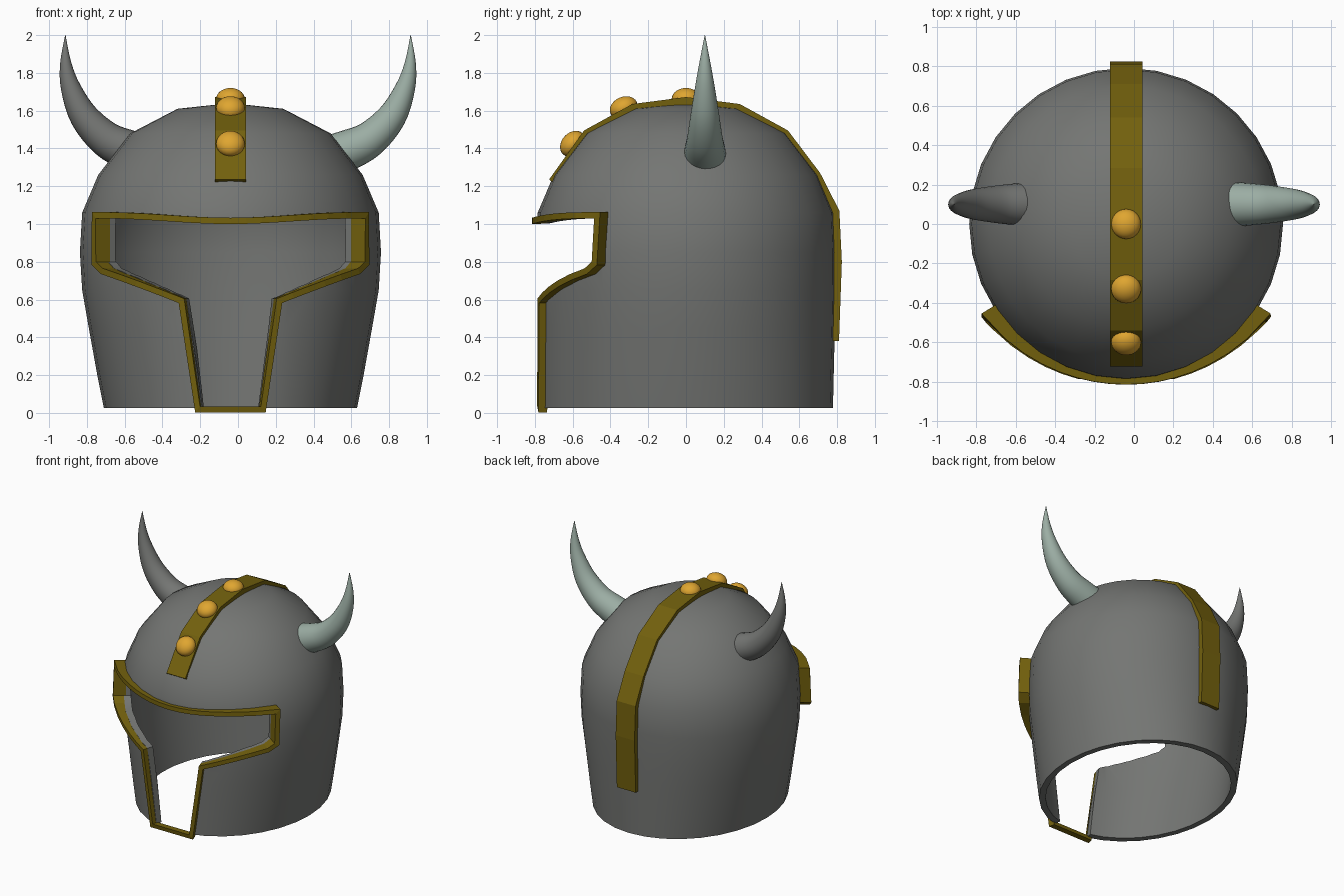
import bpy, bmesh, math
from mathutils import Vector, Matrix

if "Cube" in bpy.data.objects:
    bpy.data.objects.remove(bpy.data.objects["Cube"])

CX = -0.04  # the shell sits slightly left of the horns' centre


def material(name, rgb):
    m = bpy.data.materials.new(name)
    m.diffuse_color = (*rgb, 1)
    m.use_nodes = True
    m.node_tree.nodes["Principled BSDF"].inputs["Base Color"].default_value = m.diffuse_color
    return m


STEEL = material("steel grey", (0.175, 0.18, 0.172))
BRONZE = material("dark bronze", (0.17, 0.118, 0.004))
GOLD = material("gold", (0.74, 0.38, 0.03))
PALE = material("pale green horn", (0.33, 0.42, 0.37))


def make(name, verts, faces, mat, smooth=None):
    me = bpy.data.meshes.new(name)
    me.from_pydata([tuple(v) for v in verts], [], faces)
    bm = bmesh.new()
    bm.from_mesh(me)
    bmesh.ops.remove_doubles(bm, verts=bm.verts, dist=1e-5)
    bmesh.ops.recalc_face_normals(bm, faces=bm.faces)
    bm.to_mesh(me)
    bm.free()
    ob = bpy.data.objects.new(name, me)
    bpy.context.collection.objects.link(ob)
    if mat:
        me.materials.append(mat)
    if smooth:
        shade(ob, smooth)
    return ob


def shade(ob, angle):
    bpy.ops.object.select_all(action='DESELECT')
    ob.select_set(True)
    bpy.context.view_layer.objects.active = ob
    bpy.ops.object.shade_smooth_by_angle(angle=math.radians(angle))


def sweep(rings, closed=False):
    """Skin equal-sized rings; returns verts and faces."""
    k, n = len(rings[0]), len(rings)
    verts = [v for r in rings for v in r]
    faces = [(i * k + j, i * k + (j + 1) % k, (i + 1) % n * k + (j + 1) % k, (i + 1) % n * k + j)
             for i in range(n if closed else n - 1) for j in range(k)]
    if not closed:
        faces += [tuple(range(k)), tuple(range((n - 1) * k, n * k))]
    return verts, faces


# shell profile rows: z, half width in x, half depth in y
ROWS = [(1.61, .28, .28), (1.48, .53, .53), (1.26, .70, .70), (1.06, .785, .785),
        (.85, .797, .793), (.65, .785, .792), (.45, .75, .788), (.2, .705, .782), (.025, .67, .778)]


def radii(z):
    if z <= ROWS[-1][0]:
        return ROWS[-1][1:]
    for a, b in zip(ROWS, ROWS[1:]):
        if b[0] <= z <= a[0]:
            t = (z - b[0]) / (a[0] - b[0])
            return b[1] + t * (a[1] - b[1]), b[2] + t * (a[2] - b[2])


def on_shell(theta, z, s=1.0):
    rx, ry = radii(z)
    return Vector((CX + s * rx * math.sin(theta), -s * ry * math.cos(theta), z))


def angle_at(x, z):
    return math.asin(x / radii(z)[0])


# helmet shell: outer and inner dome joined at the bottom rim
N, IN = 32, 0.935
rings = [(z, rx, ry) for z, rx, ry in ROWS]
rings += [(z if i == 0 else z - .05 * max(0, (z - .85) / .79), rx * IN, ry * IN)
          for i, (z, rx, ry) in enumerate(reversed(ROWS))]
verts = [(CX + rx * math.sin(2 * math.pi * j / N), -ry * math.cos(2 * math.pi * j / N), z)
         for z, rx, ry in rings for j in range(N)]
faces = [(i * N + j, i * N + (j + 1) % N, (i + 1) * N + (j + 1) % N, (i + 1) * N + j)
         for i in range(len(rings) - 1) for j in range(N)]
top, low, last = len(verts), len(verts) + 1, (len(rings) - 1) * N
verts += [(CX, 0, 1.64), (CX, 0, 1.59)]
for j in range(N):
    faces += [(top, j, (j + 1) % N), (low, last + j, last + (j + 1) % N)]
shell = make("helmet_shell", verts, faces, STEEL)


# face opening: brow line and lower edge
def brow(x):
    return 1.0 + .015 * (1 - math.cos(math.pi * x / .65))


LOWER = [(.65, .80), (.62, .765), (.235, .605), (.155, .035)]
arm = [(.62 + (.235 - .62) * t / 5, .765 + (.605 - .765) * t / 5) for t in range(1, 5)]
half = [LOWER[0], LOWER[1], *arm, LOWER[2], (.136, -.1)]
columns = [(-x, z) for x, z in half] + [(x, z) for x, z in reversed(half)]
rings = []
for x, z in columns:
    tb, tt, zt = angle_at(x, z), angle_at(x, brow(x)), brow(x)
    rings.append([on_shell(tb, z, .8), on_shell(tb, z, 1.15), on_shell(tt, zt, 1.15), on_shell(tt, zt, .8)])
cutter = make("opening_cutter", *sweep(rings), None)
cutter.hide_render = True
mod = shell.modifiers.new("opening", 'BOOLEAN')
mod.operation, mod.solver, mod.object = 'DIFFERENCE', 'EXACT', cutter
bpy.context.view_layer.objects.active = shell
bpy.ops.object.modifier_apply(modifier=mod.name)
bpy.data.objects.remove(cutter)
shade(shell, 32)

# raised trim around the opening, flaring outward toward the sides
side = [LOWER[0], LOWER[1], *arm, LOWER[2], LOWER[3]]
loop = [(.65 * i / 8, brow(.65 * i / 8)) for i in range(-8, 9)]
loop += side + [(-x, z) for x, z in reversed(side)]
flat = [Vector((.79 * angle_at(x, z), z)) for x, z in loop]
rings = []
for i, p in enumerate(flat):
    d1 = (p - flat[i - 1]).normalized()
    d2 = (flat[(i + 1) % len(flat)] - p).normalized()
    n1, n2 = Vector((-d1.y, d1.x)), Vector((-d2.y, d2.x))
    m = (n1 + n2).normalized()
    q = p + m * (.033 / max(.5, m.dot(n1)))
    ring = []
    for pt, sides in ((p, (0, 1)), (q, (1, 0))):
        th = pt.x / .79
        for outer in sides:
            ring.append(on_shell(th, pt.y, 1.037 + .065 * min(1, abs(th)) ** 2 if outer else .98))
    rings.append(ring)
make("opening_trim", *sweep(rings, True), BRONZE)

# crest strap over the dome
PATH = [(-.725, 1.235), (-.54, 1.495), (-.285, 1.635), (0, 1.672), (.285, 1.635),
        (.54, 1.495), (.71, 1.27), (.812, 1.07), (.825, .8), (.81, .38)]
pts = [Vector(p) for p in PATH]
rings = []
for i, p in enumerate(pts):
    d = (pts[min(i + 1, len(pts) - 1)] - pts[max(i - 1, 0)]).normalized()
    q = p - Vector((-d.y, d.x)) * .045
    rings.append([(CX + sx * .083, a.x, a.y) for a, sx in ((p, -1), (p, 1), (q, 1), (q, -1))])
make("crest_strap", *sweep(rings), BRONZE)

# gold studs, slightly flattened along the strap normal
for i, (y, z, tilt) in enumerate([(0, 1.662, 0), (-.33, 1.615, 24), (-.6, 1.425, 48)]):
    bm = bmesh.new()
    mat = (Matrix.Translation((CX, y, z)) @ Matrix.Rotation(math.radians(tilt), 4, 'X')
           @ Matrix.Diagonal((.076, .076, .058, 1)))
    bmesh.ops.create_uvsphere(bm, u_segments=24, v_segments=14, radius=1, matrix=mat)
    me = bpy.data.meshes.new("stud")
    bm.to_mesh(me)
    bm.free()
    me.materials.append(GOLD)
    ob = bpy.data.objects.new(f"stud_{i + 1}", me)
    bpy.context.collection.objects.link(ob)
    shade(ob, 40)

# curved horns: x, z, radius along the centre line
HORN = [Vector(h) for h in [(.47, 1.35, .115), (.58, 1.39, .108), (.70, 1.45, .095), (.815, 1.57, .077),
                            (.885, 1.72, .053), (.912, 1.85, .03), (.914, 2.0, .001)]]
line = []
for i in range(len(HORN) - 1):
    a, b, c, d = (HORN[min(max(i + k, 0), len(HORN) - 1)] for k in (-1, 0, 1, 2))
    for t in (0, .25, .5, .75):
        line.append(.5 * (2 * b + (c - a) * t + (2 * a - 5 * b + 4 * c - d) * t * t
                          + (3 * b - a - 3 * c + d) * t ** 3))
line.append(HORN[-1])
for name, sx, mat in (("right_horn", 1, PALE), ("left_horn", -1, STEEL)):
    rings = []
    for i, p in enumerate(line):
        d = line[min(i + 1, len(line) - 1)] - line[max(i - 1, 0)]
        n = Vector((-d.y, d.x)).normalized()
        rings.append([(sx * (p.x + n.x * p.z * math.cos(a)), .1 + p.z * math.sin(a), p.y + n.y * p.z * math.cos(a))
                      for a in (2 * math.pi * k / 24 for k in range(24))])
    make(name, *sweep(rings), mat, 40)
